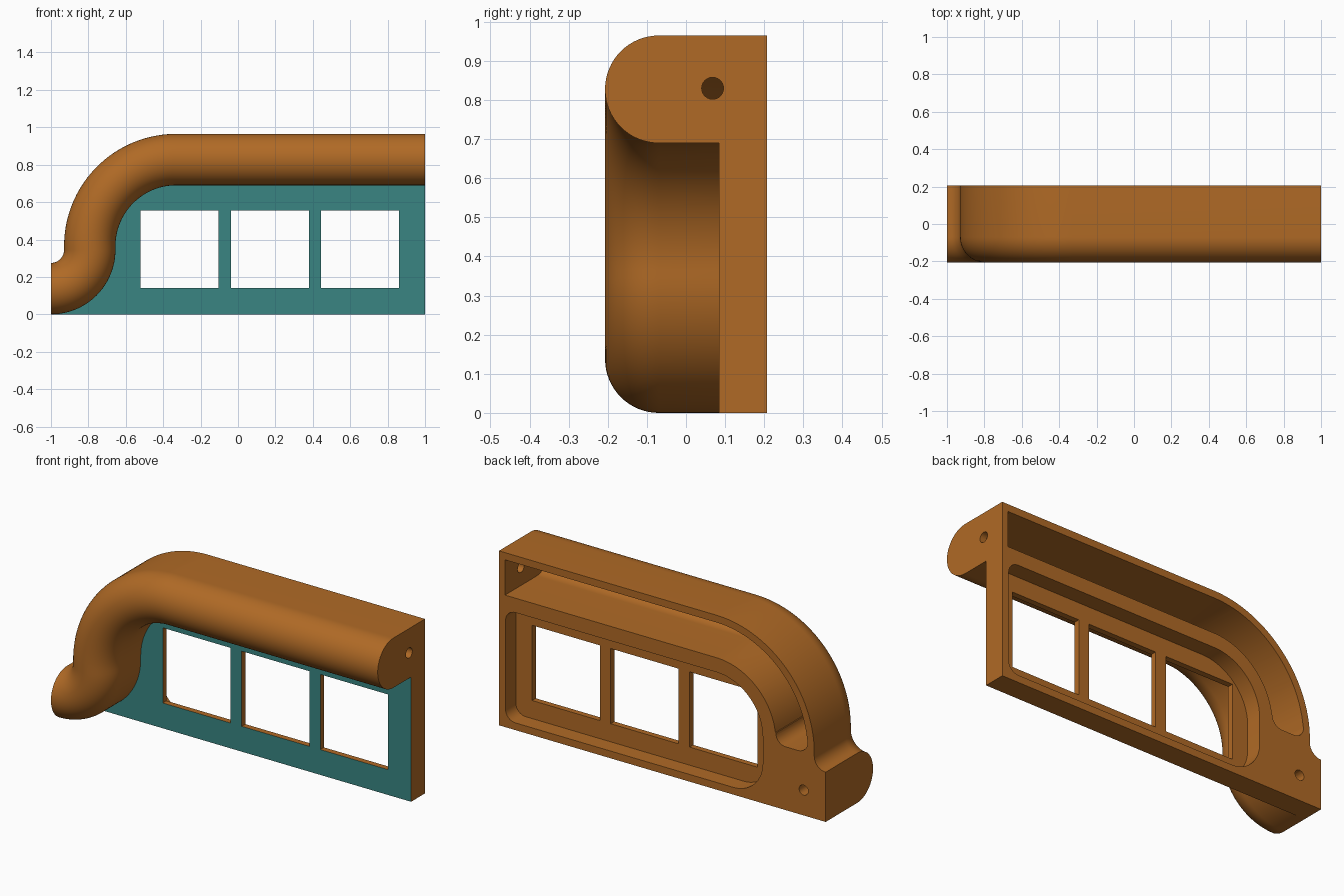
import bpy, bmesh, math

if "Cube" in bpy.data.objects:
    bpy.data.objects.remove(bpy.data.objects["Cube"])

BACK, PLATE_Y, FRONT = 0.207, 0.085, -0.207
HALF = 0.1375            # half height of the rounded rail
WALL = 0.04
BEND = (-0.33, 0.365)    # centre of the large bend
FOOT = (-1.0, 0.345)     # centre of the lower reverse bend


def material(name, rgb):
    m = bpy.data.materials.new(name)
    m.diffuse_color = (*rgb, 1)
    m.use_nodes = True
    m.node_tree.nodes["Principled BSDF"].inputs["Base Color"].default_value = m.diffuse_color
    return m


ORANGE = material("burnt orange", (0.434, 0.144, 0.019))
TEAL = material("teal", (0.041, 0.235, 0.223))


def arc(c, r, a0, a1, n):
    """Points on an arc in the xz plane, angles in degrees."""
    pts = []
    for i in range(n + 1):
        t = math.radians(a0 + (a1 - a0) * i / n)
        pts.append((c[0] + r * math.cos(t), c[1] + r * math.sin(t)))
    return pts


def finish(name, bm):
    bmesh.ops.recalc_face_normals(bm, faces=bm.faces)
    me = bpy.data.meshes.new(name)
    bm.to_mesh(me)
    bm.free()
    ob = bpy.data.objects.new(name, me)
    bpy.context.collection.objects.link(ob)
    me.materials.append(ORANGE)
    me.materials.append(TEAL)
    return ob


def loft(name, rings):
    """Skin closed rings of equal length and cap both ends."""
    bm = bmesh.new()
    rows = [[bm.verts.new(p) for p in ring] for ring in rings]
    n = len(rows[0])
    for a, b in zip(rows, rows[1:]):
        for i in range(n):
            j = (i + 1) % n
            bm.faces.new((a[i], a[j], b[j], b[i]))
    bm.faces.new(rows[0])
    bm.faces.new(rows[-1])
    return finish(name, bm)


def prism(name, outline, y0, y1):
    return loft(name, [[(x, y, z) for x, z in outline] for y in (y0, y1)])


def rail_sweep(name, path, back):
    """Sweep a D-shaped section along (x, z, normal x, normal z, half height)."""
    rings = []
    for x, z, nx, nz, h in path:
        section = [(back, h)]
        for i in range(33):
            t = math.pi * i / 32
            section.append((FRONT + HALF - h * math.sin(t), h * math.cos(t)))
        section.append((back, -h))
        rings.append([(x + nx * a, y, z + nz * a) for y, a in section])
    return loft(name, rings)


def combine(target, other, operation):
    mod = target.modifiers.new("combine", 'BOOLEAN')
    mod.operation, mod.solver, mod.object = operation, 'EXACT', other
    bpy.context.view_layer.objects.active = target
    bpy.ops.object.modifier_apply(modifier=mod.name)
    bpy.data.objects.remove(other)


def upper_path(x_start, h):
    """Straight rail and large bend."""
    r = 0.4625
    path = [(x_start, BEND[1] + r, 0, 1, h)]
    for x, z in arc(BEND, r, 90, 180, 36):
        path.append((x, z, (x - BEND[0]) / r, (z - BEND[1]) / r, h))
    return path


# Rounded rail with its S-shaped end
r = 0.2075
path = upper_path(1.0, HALF)
for x, z in arc(FOOT, r, 0, -90, 28):
    path.append((x, z, -(x - FOOT[0]) / r, -(z - FOOT[1]) / r, HALF))
body = rail_sweep("window_panel_with_rail", path, BACK)

# Flat panel below the rail
outline = [(-1.0, 0.0), (1.0, 0.0)] + [(p[0], p[1]) for p in path]
combine(body, prism("panel", outline, PLATE_Y, BACK), 'UNION')

# Hollow channel inside the rail, with a rounded lower end
inner = HALF - WALL
channel = upper_path(0.963, inner)
end_z, fillet = 0.35, 0.06
channel = [p for p in channel if p[1] > end_z + fillet]
for i in range(9):
    s = fillet * math.cos(math.pi / 2 * i / 8)   # distance from the end
    s = fillet - fillet * math.sin(math.pi / 2 * i / 8)
    h = inner - fillet + math.sqrt(max(0, fillet ** 2 - (fillet - s) ** 2))
    channel.append((-0.7925, end_z + s, -1, 0, h))
combine(body, rail_sweep("channel_cutter", channel, 0.3), 'DIFFERENCE')

# Shallow recess behind the windows
recess = (arc((0.9, 0.59), 0.06, 0, 90, 8)
          + arc(BEND, 0.285, 90, 180, 28)
          + arc((-0.435, 0.22), 0.18, 180, 270, 16)
          + arc((0.9, 0.10), 0.06, 270, 360, 8))
combine(body, prism("recess_cutter", recess, PLATE_Y + 0.032, 0.3), 'DIFFERENCE')

# Three window openings
for x0 in (-0.52, -0.037, 0.444):
    x1 = x0 + 0.416
    square = [(x0, 0.14), (x1, 0.14), (x1, 0.556), (x0, 0.556)]
    combine(body, prism("window_cutter", square, 0.0, 0.3), 'DIFFERENCE')

# Pin holes: one in the back of the foot, one through the end wall
foot_hole = arc((-0.865, 0.14), 0.028, 0, 345, 23)
combine(body, prism("foot_hole_cutter", foot_hole, 0.0, 0.3), 'DIFFERENCE')
ring = arc((0.068, 0.83), 0.028, 0, 345, 23)
end_hole = loft("end_hole_cutter", [[(x, y, z) for y, z in ring] for x in (0.9, 1.1)])
combine(body, end_hole, 'DIFFERENCE')

# Teal only on the forward face of the panel
for f in body.data.polygons:
    teal = f.normal.y < -0.9 and abs(f.center.y - PLATE_Y) < 0.005
    f.material_index = 1 if teal else 0

bpy.ops.object.select_all(action='DESELECT')
body.select_set(True)
bpy.context.view_layer.objects.active = body
bpy.ops.object.shade_smooth_by_angle(angle=math.radians(30))
